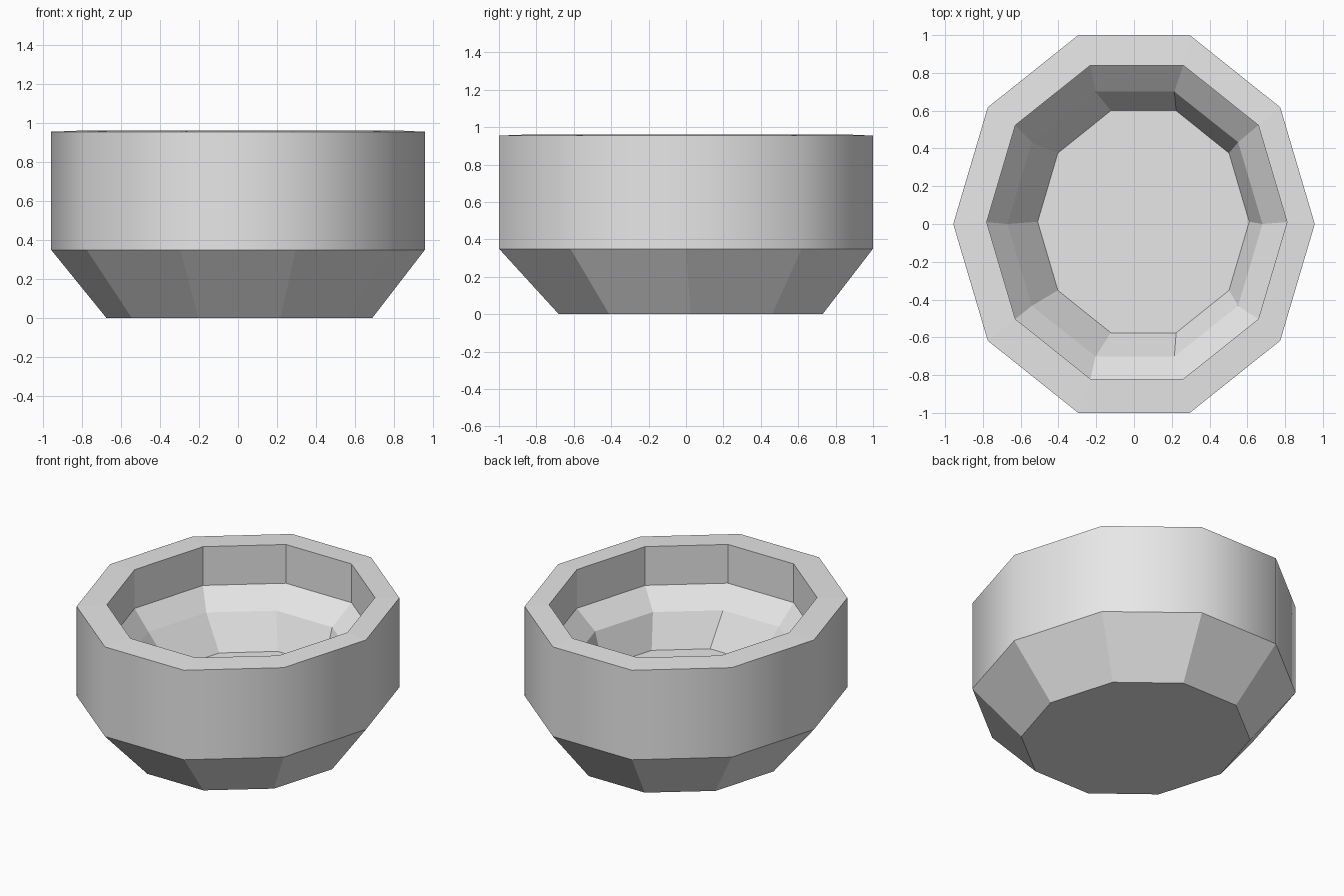
import bpy
import bmesh
from math import cos, sin, tau

SIDES = 10

cube = bpy.data.objects.get("Cube")
if cube:
    bpy.data.objects.remove(cube, do_unlink=True)

# Single light grey material
grey = bpy.data.materials.new("light grey")
grey.use_nodes = True
colour = (0.8, 0.8, 0.8, 1.0)
grey.diffuse_color = colour
grey.node_tree.nodes["Principled BSDF"].inputs["Base Color"].default_value = colour

# Rings from the underside, over the rim, to the inner floor:
# centre x, centre y, radius x, radius y, height
rings = [
    (0.007, 0.025, 0.68, 0.741, 0.0),    # foot
    (0.0, 0.0, 0.957, 1.051, 0.35),      # shoulder
    (0.0, 0.0, 0.957, 1.051, 0.955),     # rim, outer
    (0.015, 0.01, 0.795, 0.873, 0.962),  # rim, inner
    (0.015, 0.01, 0.795, 0.873, 0.70),   # inner wall bottom
    (0.005, 0.0, 0.675, 0.737, 0.575),   # inner bend
    (0.05, 0.012, 0.56, 0.618, 0.36),    # floor
]
OUTER_WALL = 1

bm = bmesh.new()


def add_ring(cx, cy, rx, ry, z):
    angles = [tau * i / SIDES for i in range(SIDES)]
    return [bm.verts.new((cx + rx * cos(a), cy + ry * sin(a), z)) for a in angles]


loops = [add_ring(*ring) for ring in rings]

# Walls between neighbouring rings; only the outer wall is smooth
for n, (low, high) in enumerate(zip(loops, loops[1:])):
    for i in range(SIDES):
        j = (i + 1) % SIDES
        face = bm.faces.new((low[i], low[j], high[j], high[i]))
        face.smooth = n == OUTER_WALL
        if face.smooth:
            for a, b in ((low[i], low[j]), (high[i], high[j])):
                bm.edges.get((a, b)).smooth = False

# Underside and inner floor
bm.faces.new(list(reversed(loops[0])))
bm.faces.new(loops[-1])
bm.normal_update()

mesh = bpy.data.meshes.new("bowl")
bm.to_mesh(mesh)
bm.free()
mesh.materials.append(grey)
bowl = bpy.data.objects.new("bowl", mesh)
bpy.context.collection.objects.link(bowl)
